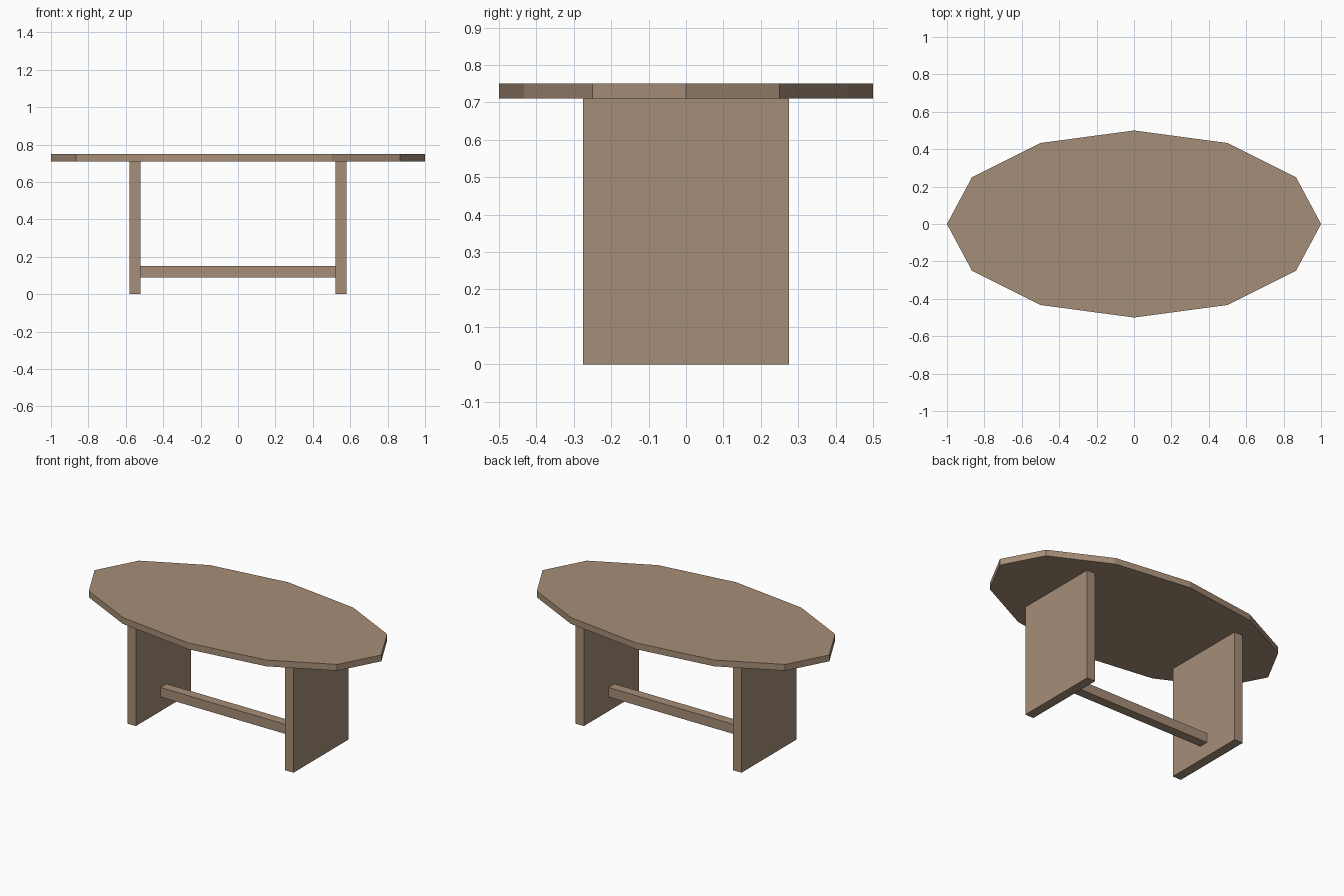
import bpy

default = bpy.data.objects.get("Cube")
if default:
    bpy.data.objects.remove(default, do_unlink=True)

# Single wood colour
WOOD = (0.38, 0.27, 0.185, 1.0)
wood = bpy.data.materials.new("brown_wood")
wood.use_nodes = True
wood.diffuse_color = WOOD
bsdf = next(n for n in wood.node_tree.nodes if n.type == "BSDF_PRINCIPLED")
bsdf.inputs["Base Color"].default_value = WOOD

HEIGHT, TOP_THICK = 0.75, 0.04
LEG_HEIGHT = HEIGHT - TOP_THICK
LEG_X, LEG_THICK, LEG_DEPTH = 0.55, 0.06, 0.55


def finish(name, scale):
    obj = bpy.context.object
    obj.name = obj.data.name = name
    obj.scale = scale
    bpy.ops.object.transform_apply(location=False, rotation=False, scale=True)
    obj.data.materials.append(wood)
    return obj


def box(name, centre, size):
    bpy.ops.mesh.primitive_cube_add(size=1, location=centre)
    return finish(name, size)


# Oval tabletop: a twelve-sided disc squashed to half depth, corners on both axes
bpy.ops.mesh.primitive_cylinder_add(vertices=12, radius=1, depth=TOP_THICK,
                                    location=(0, 0, HEIGHT - TOP_THICK / 2))
finish("tabletop", (1, 0.5, 1))

# Slab legs
for name, side in (("left_leg", 1), ("right_leg", -1)):
    box(name, (side * LEG_X, 0, LEG_HEIGHT / 2), (LEG_THICK, LEG_DEPTH, LEG_HEIGHT))

# Stretcher running between the inner leg faces
box("stretcher", (0, 0, 0.12), (2 * LEG_X - LEG_THICK, 0.06, 0.06))
